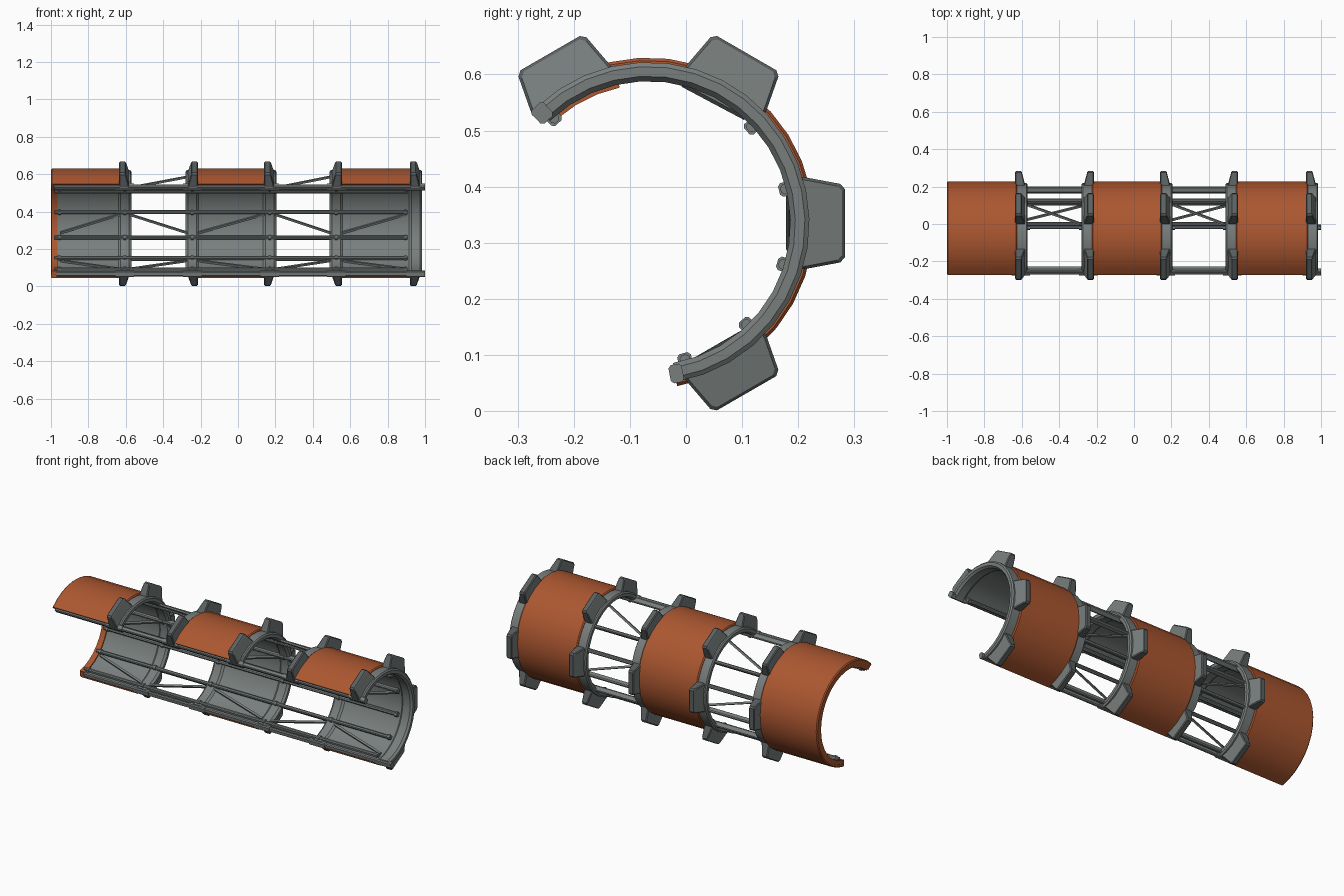
import bpy, bmesh, math
from mathutils import Vector

if "Cube" in bpy.data.objects:
    bpy.data.objects.remove(bpy.data.objects["Cube"])

CY, CZ = -0.067, 0.335            # axis of the tunnel
A0, A1 = -80, 134                 # opening faces the front


def material(name, rgb):
    m = bpy.data.materials.new(name)
    m.diffuse_color = (*rgb, 1)
    m.use_nodes = True
    m.node_tree.nodes["Principled BSDF"].inputs["Base Color"].default_value = m.diffuse_color
    return m


GREY = material("steel grey", (0.19, 0.212, 0.208))
DARK = material("dark grey", (0.105, 0.118, 0.118))
ORANGE = material("rust orange", (0.41, 0.095, 0.03))


def pt(x, r, deg, t=0.0):
    """Point at radius r and angle deg, shifted t along the tangent."""
    a = math.radians(deg)
    return Vector((x, CY + r * math.cos(a) - t * math.sin(a),
                   CZ + r * math.sin(a) + t * math.cos(a)))


def finish(name, bm, mats, smooth=False):
    bmesh.ops.recalc_face_normals(bm, faces=bm.faces)
    me = bpy.data.meshes.new(name)
    bm.to_mesh(me)
    bm.free()
    for m in mats:
        me.materials.append(m)
    ob = bpy.data.objects.new(name, me)
    bpy.context.collection.objects.link(ob)
    if smooth:
        bpy.ops.object.select_all(action='DESELECT')
        ob.select_set(True)
        bpy.context.view_layer.objects.active = ob
        bpy.ops.object.shade_smooth_by_angle(angle=math.radians(25))
    return ob


def loft(bm, loops):
    """Skin a list of closed loops and cap both ends."""
    vs = [[bm.verts.new(p) for p in lp] for lp in loops]
    for a, b in zip(vs, vs[1:]):
        for i in range(len(a)):
            j = (i + 1) % len(a)
            bm.faces.new((a[i], a[j], b[j], b[i]))
    bm.faces.new(vs[0])
    bm.faces.new(vs[-1])


def arc(name, profile, mat, a0=A0, a1=A1, n=21):
    bm = bmesh.new()
    loft(bm, [[pt(x, r, a0 + (a1 - a0) * i / n) for x, r in profile]
              for i in range(n + 1)])
    return finish(name, bm, [mat], True)


def bar(bm, x0, x1, r0, r1, deg, w):
    """Lengthwise bar of tangential width w with clipped corners."""
    c, h = 0.005, w / 2
    sec = [(r0, -h + c), (r0 + c, -h), (r1 - c, -h), (r1, -h + c),
           (r1, h - c), (r1 - c, h), (r0 + c, h), (r0, h - c)]
    loft(bm, [[pt(x, r, deg, t) for r, t in sec] for x in (x0, x1)])


def strut(bm, p, q, w=0.006):
    """Thin square brace between two points."""
    d = (q - p).normalized()
    u = d.cross(Vector((0.1, 0.3, 1))).normalized()
    v = d.cross(u)
    loft(bm, [[e + u * w, e + v * w, e - u * w, e - v * w] for e in (p, q)])


# Rings: start x, end x, side (+1: lug tapers toward +x)
RINGS = [(-0.64, -0.57, 1), (-0.28, -0.21, -1), (0.135, 0.205, 1),
         (0.49, 0.56, -1), (0.915, 0.985, 1)]

# Ring frames
for i, (a, b, s) in enumerate(RINGS):
    arc(f"ring_frame_{i+1}",
        [(a, 0.262), (a + .012, 0.253), (b - .012, 0.253), (b, 0.262),
         (b, 0.279), (b - .006, 0.287), (a + .006, 0.287), (a, 0.279)], GREY)

# Curved cladding: orange outside, grey lining inside
for i, (a, b) in enumerate([(-1.0, -0.625), (-0.225, 0.15), (0.545, 0.93)]):
    arc(f"outer_panel_{i+1}",
        [(a, 0.278), (b, 0.278), (b, 0.29), (b - .006, 0.295),
         (a + .006, 0.295), (a, 0.29)], ORANGE)
    arc(f"inner_lining_{i+1}",
        [(max(a, -0.965), 0.262), (b, 0.262), (b, 0.28),
         (max(a, -0.965), 0.28)], GREY)

# Orange lip on the open left end
arc("end_lip", [(-0.998, 0.256), (-0.965, 0.256),
                (-0.965, 0.285), (-0.998, 0.285)], ORANGE)
arc("end_lip_inner", [(-0.998, 0.247), (-0.97, 0.247),
                      (-0.97, 0.26), (-0.998, 0.26)], ORANGE, 102, 131, 3)

# Lugs around each ring: grey sides, dark outer rim
for i, (a, b, s) in enumerate(RINGS):
    straight, wide, narrow = (a + .01, b - .01, b - .03) if s > 0 else \
                             (b - .01, a + .01, a + .03)
    for k, deg in enumerate((-60, 0, 60, 120)):
        half = [(0.268, .083), (0.283, .081), (0.342, .070), (0.35, .061)]
        outline = half + [(r, -t) for r, t in reversed(half)]
        bm = bmesh.new()
        far = lambda r: wide + (narrow - wide) * (r - .268) / .082
        inset = lambda r, t: (r - .005 * (r > .3), t * .94)
        e = .005 * s
        loft(bm, [[pt(straight - e, *inset(r, t)[:1], deg, inset(r, t)[1]) for r, t in outline],
                  [pt(straight, r, deg, t) for r, t in outline],
                  [pt(far(r) - e, r, deg, t) for r, t in outline],
                  [pt(far(r), *inset(r, t)[:1], deg, inset(r, t)[1]) for r, t in outline]])
        bm.normal_update()
        for f in bm.faces:
            f.material_index = 0 if len(f.verts) > 4 else 1
        finish(f"lug_{i+1}_{k+1}", bm, [GREY, DARK])

# Edge rails along the opening, with thicker clamps at the rings
for name, deg, x0, x1, w in (("upper_edge_rail", 134, -0.985, 1.0, .024),
                             ("lower_edge_rail", -79.5, -0.97, 0.985, .018)):
    bm = bmesh.new()
    bar(bm, x0, x1, 0.258, 0.286, deg, w)
    for a, b, s in RINGS:
        bar(bm, a - .015, min(b + .015, 1.0), 0.256, 0.289, deg, w + .006)
    finish(name, bm, [GREY])

# Inner stringers with small clamps
RODS = (43, 14, -17, -46, -75, 132)
for i, deg in enumerate(RODS):
    bm = bmesh.new()
    r0 = 0.243
    bar(bm, -0.98, 0.905, r0, 0.274, deg, .018)
    for x in (-0.955, -0.605, -0.245, 0.17, 0.525, 0.895):
        bar(bm, x - .006, x + .006, r0 - .003, 0.277, deg, .025)
    finish(f"stringer_{i+1}", bm, [GREY])

# Zigzag braces between stringers
bays = [(-0.95, -0.63), (-0.58, -0.27), (-0.215, 0.14),
        (0.2, 0.495), (0.555, 0.9)]
for name, lo, hi, up in (("side_brace", -11, 11, True),
                         ("upper_brace", 48, 76, False),
                         ("lower_brace", -70, -50, False)):
    bm = bmesh.new()
    for i, (a, b) in enumerate(bays):
        rising = (i % 2 == 0) == up
        p, q = (lo, hi) if rising else (hi, lo)
        strut(bm, pt(a, 0.258, p), pt(b, 0.258, q), .008)
    finish(name, bm, [GREY])
